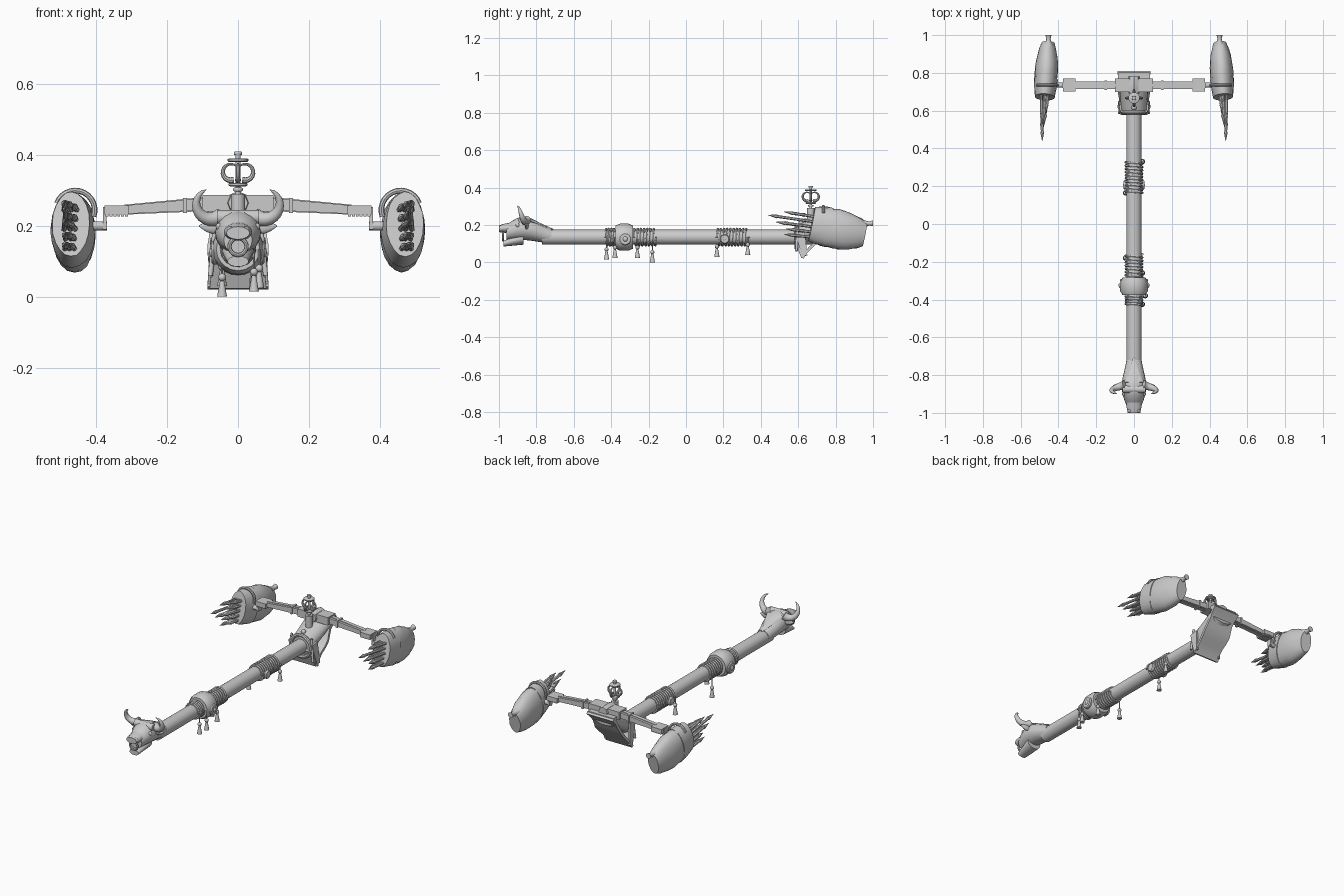
import bpy, bmesh, math, random
from mathutils import Vector

random.seed(4)
if "Cube" in bpy.data.objects:
    bpy.data.objects.remove(bpy.data.objects["Cube"])

GREY = (0.6, 0.6, 0.6, 1)
grey = bpy.data.materials.new("plain grey")
grey.use_nodes = True
grey.diffuse_color = GREY
grey.node_tree.nodes["Principled BSDF"].inputs["Base Color"].default_value = GREY

X, Y, Z = Vector((1, 0, 0)), Vector((0, 1, 0)), Vector((0, 0, 1))
SHAFT_Z = 0.135
SHAFT_RADIUS = 0.04
BAR_Y = 0.735
parts = []


def steps(count):
    return [i / (count - 1) for i in range(count)]


def line(start, end, count):
    return [Vector(start).lerp(Vector(end), t) for t in steps(count)]


def arc(centre, across, up, radius, first, last, count=14):
    """Points on a circle between two angles in degrees."""
    angles = [math.radians(first + (last - first) * t) for t in steps(count)]
    return [Vector(centre) + (across * math.cos(a) + up * math.sin(a)) * radius for a in angles]


def loft(name, path, radii, sides=16, ref=Z, tangent=None, rough=0, paired=False):
    """Skin rings along a path; four sides give a box section, paired adds the mirror image."""
    path = [Vector(point) for point in path]
    if not isinstance(radii, list):
        radii = [radii] * len(path)
    square = sides == 4
    for mirror in ((1, -1) if paired else (1,)):
        bm = bmesh.new()
        rings = []
        for i, point in enumerate(path):
            ahead = path[min(i + 1, len(path) - 1)] - path[max(i - 1, 0)]
            along = (tangent or ahead).normalized()
            across = along.cross(ref).normalized()
            up = across.cross(along)
            wide, tall = radii[i] if isinstance(radii[i], tuple) else (radii[i], radii[i])
            ring = []
            for k in range(sides):
                angle = math.tau * (k + 0.5 * square) / sides
                scale = (math.sqrt(2) if square else 1) * (1 + random.uniform(-rough, rough))
                offset = across * wide * math.cos(angle) + up * tall * math.sin(angle)
                corner = point + offset * scale
                corner.x *= mirror
                ring.append(bm.verts.new(corner))
            rings.append(ring)
        for near, far in zip(rings, rings[1:]):
            for k in range(sides):
                after = (k + 1) % sides
                bm.faces.new((near[k], near[after], far[after], far[k]))
        bm.faces.new(rings[0])
        bm.faces.new(rings[-1])
        bmesh.ops.recalc_face_normals(bm, faces=bm.faces)
        mesh = bpy.data.meshes.new(name)
        bm.to_mesh(mesh)
        bm.free()
        mesh.materials.append(grey)
        side = ("left_" if mirror > 0 else "right_") if paired else ""
        part = bpy.data.objects.new(side + name, mesh)
        bpy.context.collection.objects.link(part)
        parts.append(part)


def taper(name, start, end, first, last, **options):
    """Straight part going from one section size to another."""
    loft(name, [start, end], [first, last], **options)


def disc(name, centre, axis, radius, depth, **options):
    """Cylinder with a softened rim."""
    centre = Vector(centre)
    path = line(centre - axis * depth, centre + axis * depth, 5)
    loft(name, path, [radius * s for s in (0.85, 1, 1, 1, 0.85)],
         ref=Y if axis != Y else Z, **options)


def ball(name, centre, radius, **options):
    centre = Vector(centre)
    angles = [math.pi * (0.02 + 0.96 * t) for t in steps(9)]
    loft(name, [centre - Z * radius * math.cos(a) for a in angles],
         [radius * math.sin(a) for a in angles], ref=X, tangent=Z, **options)


def box(name, centre, half, **options):
    centre = Vector(centre)
    loft(name, [centre - X * half[0], centre + X * half[0]], half[1:], sides=4, **options)


def hoop(name, centre, radius, thickness):
    loft(name, arc(centre, X, Z, radius, 0, 360, 25), thickness, sides=8, ref=Y)


def coil(name, start, end, turns):
    """Rope wound round the shaft."""
    path = arc(Z * SHAFT_Z, X, Z, SHAFT_RADIUS * 1.1, 0, 360 * turns, 14 * turns)
    for point, t in zip(path, steps(len(path))):
        point.y = start + (end - start) * t
    loft(name, path, 0.007, sides=6, ref=Y)


# Shaft, collar and rope bindings
taper("shaft", (0, -0.77, SHAFT_Z), (0, 0.68, SHAFT_Z), SHAFT_RADIUS, SHAFT_RADIUS, sides=24)
disc("shaft_collar", (0, -0.33, SHAFT_Z), Y, 0.072, 0.047, sides=20)
coil("front_binding", -0.43, -0.375, 4)
coil("middle_binding", -0.28, -0.16, 7)
coil("rear_binding", 0.165, 0.335, 10)
for y, outward, size in ((-0.325, 0.065, 0.034), (0.207, 0.045, 0.025)):
    disc("medallion", (outward, y, 0.125), X, size, 0.01, paired=True)
    ball("medallion_boss", (outward, y, 0.125), size / 2, paired=True)

# Tassels hanging alternately from the bindings
for x, y, low in ((0.045, -0.425, 0.015), (0.06, -0.38, 0.025), (0.045, -0.26, 0.025),
                  (-0.045, -0.18, 0), (-0.045, 0.165, 0.03), (0.045, 0.33, 0.04)):
    foot = Vector((x, y, low))
    taper("tassel_skirt", foot, foot + Z * 0.045, 0.014, 0.006, ref=X)
    ball("tassel_bead", foot + Z * 0.055, 0.011)
    taper("tassel_cord", foot + Z * 0.06, Vector((x, y, SHAFT_Z)), 0.003, 0.003, ref=X, sides=8)

# Horned animal head on the front end
swell = [math.sin(math.pi * t ** 1.3) for t in steps(10)]
skull = line((0, -0.72, 0.14), (0, -0.96, 0.16), 10)
loft("head", [point + Z * 0.03 * s for point, s in zip(skull, swell)],
     [(0.04 + 0.025 * s, 0.04 + 0.022 * s) for s in swell], sides=20, tangent=-Y)
loft("upper_muzzle", line((0, -0.9, 0.19), (0, -1, 0.18), 4),
     [(0.045, 0.035), (0.037, 0.026), (0.04, 0.025), (0.033, 0.018)], tangent=-Y)
taper("lower_jaw", (0, -0.87, 0.13), (0, -0.975, 0.1), (0.045, 0.035), (0.03, 0.015), tangent=-Y)
taper("mane_flap", (0, -0.84, 0.225), (0, -0.71, 0.175), (0.055, 0.012), (0.004, 0.004))
hoop("mouth_ring", (0, -0.978, 0.142), 0.024, 0.006)
taper("brow", (-0.06, -0.875, 0.225), (0.06, -0.875, 0.225), 0.02, 0.02)
horn = arc((0.075, -0.85, 0.262), X, Z, 0.043, 230, 430)
loft("horn", [point - Y * 0.05 * t for point, t in zip(horn, steps(14))],
     [0.001 + 0.022 * (1 - t) ** 0.7 for t in steps(14)], ref=Y, paired=True)
loft("ear", line((0.05, -0.85, 0.195), (0.11, -0.855, 0.2), 4),
     [(0.008, 0.01), (0.01, 0.02), (0.008, 0.014), (0.002, 0.002)], paired=True)
ball("eye", (0.052, -0.9, 0.198), 0.011, paired=True)
ball("nostril", (0.022, -0.988, 0.188), 0.011, paired=True)

# Housing at the rear end, with a hide slung below it
taper("rear_housing", (0, 0.59, SHAFT_Z), (0, 0.77, 0.225), (0.066, 0.066), (0.08, 0.04),
      sides=20, tangent=Y)
hoop("rear_rim", (0, 0.592, SHAFT_Z), 0.063, 0.011)
sheet = line((0, 0.805, 0.25), (0, 0.625, 0.024), 9)
loft("hide_sheet", [point - Y * 0.008 * math.sin(9 * t) for point, t in zip(sheet, steps(9))],
     [(0.083 + 0.004 * math.cos(12 * t), 0.008) for t in steps(9)], sides=4)
taper("hide_front", (0, 0.585, 0.125), (0, 0.622, 0.026), (0.07, 0.008), (0.08, 0.006), sides=4)
taper("hide_side", (0.072, 0.61, 0.16), (0.08, 0.635, 0.035), (0.026, 0.006), (0.014, 0.006),
      sides=4, ref=X, paired=True)
taper("side_rope", (0.065, 0.597, 0.19), (0.078, 0.59, 0.06), 0.007, 0.007, ref=Y, paired=True)
box("sheet_clamp", (0, 0.785, 0.248), (0.085, 0.017, 0.01))

# Crossbar
disc("crossbar_hub", (0, BAR_Y, 0.265), Y, 0.033, 0.045, sides=8)
box("crossbar_shoulder", (0.06, BAR_Y, 0.264), (0.04, 0.035, 0.023), paired=True)
for name, wide, tall in (("crossbar_arm", 0.02, 0.017), ("crossbar_ridge", 0.006, 0.02)):
    taper(name, (0.09, BAR_Y, 0.262), (0.32, BAR_Y, 0.246), (wide, tall), (wide, tall * 0.7),
          sides=4, paired=True)
box("arm_band", (0.15, BAR_Y, 0.258), (0.006, 0.025, 0.021), paired=True)
box("crossbar_end", (0.343, BAR_Y, 0.245), (0.034, 0.034, 0.013), paired=True)
for t in steps(6):
    box("end_notch", (0.315 + 0.055 * t, BAR_Y, 0.231), (0.004, 0.032, 0.004), paired=True)
box("hanger", (0.376, BAR_Y, 0.222), (0.005, 0.014, 0.032), paired=True)
taper("hanger_pin", (0.37, BAR_Y, 0.2), (0.43, BAR_Y, 0.2), 0.013, 0.013, paired=True)

# Finial standing on the crossbar
finial = Vector((0, 0.667, 0))
taper("finial_base", finial + Z * 0.2, finial + Z * 0.29, 0.02, 0.02, ref=X)
taper("finial_post", finial + Z * 0.28, finial + Z * 0.4, 0.007, 0.007, ref=X)
for height, radius in ((0.303, 0.014), (0.317, 0.027), (0.386, 0.03), (0.405, 0.012)):
    disc("finial_disc", finial + Z * height, Z, radius, 0.005)
ball("finial_knob", (0, 0.615, 0.21), 0.013)
for outward in (X, Y, -X, -Y):
    loft("finial_curl", arc(finial + outward * 0.02 + Z * 0.352, outward, Z, 0.023, -110, 150),
         [0.002 + 0.007 * (1 - t) for t in steps(14)], sides=8, ref=Z.cross(outward))

# Side packs: a hollow bulging sack with a wrapped mouth, tie and strap
AXIS = Vector((-0.06, 1, -0.2))
mouth = Vector((0.472, 0.672, 0.205))
body = line(mouth, mouth + AXIS * 0.285, 10)
bulge = [(0.05 + 0.012 * math.sin(math.pi * t), 0.09 + 0.016 * math.sin(math.pi * t)) for t in steps(10)]
sections = [(wide * (1 - 0.3 * t ** 5), tall * (1 - 0.3 * t ** 5)) for (wide, tall), t in zip(bulge, steps(10))]
loft("pack", [body[2]] + body, [(0.04, 0.08)] + sections,
     sides=20, tangent=AXIS, rough=0.03, paired=True)
loft("pack_flap", body[:4], [(wide + 0.003, tall + 0.003) for wide, tall in sections[:4]],
     sides=20, tangent=AXIS, rough=0.02, paired=True)
loft("pack_tie", line((0.453, 0.94, 0.205), (0.453, 1, 0.21), 4), [0.026, 0.017, 0.011, 0.016],
     tangent=Y, paired=True)
loft("pack_strap", arc((0.46, BAR_Y, 0.245), X, Z, 0.055, 20, 200), 0.008, sides=8, ref=Y, paired=True)

# Spears fanned out of each pack, the longest one in the upper middle
for row in range(5):
    for column in range(3):
        rise = 0.05 - 0.027 * row
        base = Vector((0.45 + 0.02 * column + random.uniform(-0.004, 0.004), 0.75, 0.185 + rise))
        longest = row == 1 and column == 2
        reach = 0.315 if longest else random.uniform(0.17, 0.24) + 0.03 * column - abs(rise) / 2
        aim = Vector((0.486 - base.x, -0.3, 0.04 + 0.15 * rise)).normalized()
        neck, tip = base + aim * (reach - 0.05), base + aim * reach
        taper("spear_shaft", base, neck, 0.008, 0.008, sides=7, paired=True)
        taper("spear_head", neck, tip, 0.011, 0.001, sides=7, paired=True)

# Smooth rounded parts while keeping hard edges crisp
bpy.ops.object.select_all(action="DESELECT")
for part in parts:
    part.select_set(True)
bpy.context.view_layer.objects.active = parts[0]
bpy.ops.object.shade_smooth_by_angle(angle=math.radians(40))
